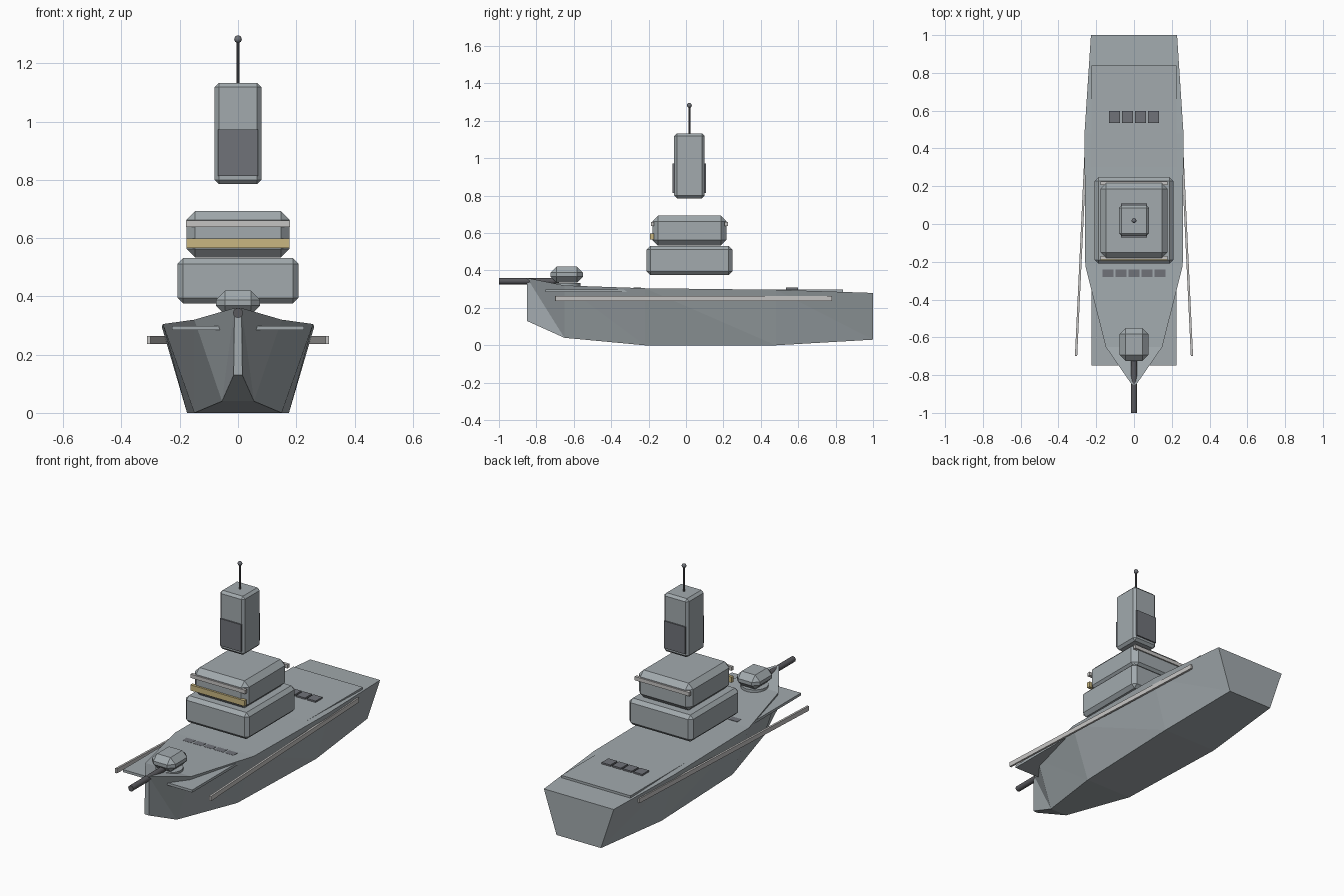
import bpy, bmesh, math
from mathutils import Matrix

cube = bpy.data.objects.get("Cube")
if cube:
    bpy.data.objects.remove(cube, do_unlink=True)


def material(name, rgb):
    m = bpy.data.materials.new(name)
    m.use_nodes = True
    m.diffuse_color = (*rgb, 1)
    m.node_tree.nodes["Principled BSDF"].inputs["Base Color"].default_value = (*rgb, 1)
    return m


GREY = material("naval grey", (0.36, 0.40, 0.42))
DARK = material("dark grey", (0.16, 0.17, 0.19))
GUN = material("gunmetal", (0.10, 0.10, 0.11))
TRIM = material("pale trim", (0.56, 0.55, 0.54))
GLASS = material("amber glass", (0.58, 0.47, 0.22))


def finish(name, bm, mat):
    bmesh.ops.recalc_face_normals(bm, faces=bm.faces)
    mesh = bpy.data.meshes.new(name)
    bm.to_mesh(mesh)
    bm.free()
    mesh.materials.append(mat)
    obj = bpy.data.objects.new(name, mesh)
    bpy.context.collection.objects.link(obj)
    return obj


def box(name, mat, x, y, z, bevel=0, turn=0):
    """Box from (low, high) ranges on each axis."""
    bm = bmesh.new()
    bmesh.ops.create_cube(bm, size=1)
    bm.transform(Matrix.Diagonal((x[1] - x[0], y[1] - y[0], z[1] - z[0], 1)))
    if bevel:
        bmesh.ops.bevel(bm, geom=bm.edges[:], offset=bevel, segments=1, affect='EDGES')
    obj = finish(name, bm, mat)
    obj.location = (sum(x) / 2, sum(y) / 2, sum(z) / 2)
    obj.rotation_euler.z = turn
    return obj


def smooth(obj):
    for o in bpy.context.selected_objects:
        o.select_set(False)
    obj.select_set(True)
    bpy.context.view_layer.objects.active = obj
    bpy.ops.object.shade_smooth_by_angle(angle=math.radians(35))


def cylinder(name, mat, radius, length, centre, sides=12, tilt=0):
    bm = bmesh.new()
    bmesh.ops.create_cone(bm, cap_ends=True, segments=sides, radius1=radius,
                          radius2=radius, depth=length)
    obj = finish(name, bm, mat)
    obj.location = centre
    obj.rotation_euler.x = tilt
    smooth(obj)
    return obj


# Hull: cross-sections from bow to stern (y, deck half width, deck z, keel half width, keel z)
sections = [(-0.85, 0.012, 0.36, 0.015, 0.13),
            (-0.65, 0.15, 0.32, 0.055, 0.04),
            (-0.22, 0.258, 0.305, 0.15, 0),
            (0.48, 0.262, 0.297, 0.175, 0),
            (1.0, 0.228, 0.28, 0.145, 0.03)]
bm = bmesh.new()
rings = [[bm.verts.new(p) for p in ((-dw, y, dz), (dw, y, dz), (kw, y, kz), (-kw, y, kz))]
         for y, dw, dz, kw, kz in sections]
for a, b in zip(rings, rings[1:]):
    bm.faces.new((a[0], a[1], b[1], b[0]))
    bm.faces.new((a[2], a[3], b[3], b[2]))
    for top, low in ((0, 3), (1, 2)):
        bm.faces.new((a[top], b[top], b[low]))
        bm.faces.new((a[top], b[low], a[low]))
bm.faces.new(rings[0])
bm.faces.new(rings[-1])
finish("hull", bm, GREY)

# Flat deck plate and side rails
box("deck_plate", GREY, (-0.226, 0.226), (-0.75, 0.84), (0.284, 0.299))
for side, label in ((1, "left"), (-1, "right")):
    box(label + "_side_rail", TRIM, (side * 0.272 - 0.006, side * 0.272 + 0.006),
        (-0.70, 0.78), (0.237, 0.264), turn=side * 0.047)

# Deck hatches
for name, count, y in (("aft_hatch", 4, (0.535, 0.598)), ("fore_hatch", 5, (-0.28, -0.24))):
    for i in range(count):
        x = (i - (count - 1) / 2) * 0.069
        box(f"{name}_{i + 1}", DARK, (x - 0.029, x + 0.029), y, (0.295, 0.308))

# Gun turret
cylinder("turret_ring", GREY, 0.075, 0.06, (0, -0.64, 0.303), sides=20)
box("turret", GREY, (-0.076, 0.076), (-0.725, -0.55), (0.336, 0.42), bevel=0.032)
cylinder("gun_barrel", GUN, 0.017, 0.32, (0, -0.84, 0.343), tilt=math.pi / 2)

# Superstructure
box("lower_house", GREY, (-0.208, 0.208), (-0.21, 0.248), (0.375, 0.532), bevel=0.02)
box("bridge", GREY, (-0.177, 0.177), (-0.18, 0.216), (0.533, 0.693), bevel=0.03)
box("bridge_window", GLASS, (-0.177, 0.177), (-0.192, -0.172), (0.566, 0.599))
for label, y in (("front", -0.179), ("back", 0.215)):
    box(label + "_bridge_trim", TRIM, (-0.178, 0.178), (y - 0.009, y + 0.009), (0.638, 0.66))

# Tower with front and back panels, topped by a mast
box("tower", GREY, (-0.08, 0.08), (-0.063, 0.1), (0.786, 1.132), bevel=0.014)
for label, y in (("front", -0.066), ("back", 0.103)):
    box(label + "_tower_panel", DARK, (-0.069, 0.069), (y - 0.005, y + 0.005), (0.813, 0.973))
cylinder("mast", GUN, 0.005, 0.16, (0, 0.018, 1.205), sides=8)
bm = bmesh.new()
bmesh.ops.create_uvsphere(bm, u_segments=12, v_segments=8, radius=0.013)
ball = finish("mast_ball", bm, DARK)
ball.location = (0, 0.018, 1.283)
smooth(ball)
